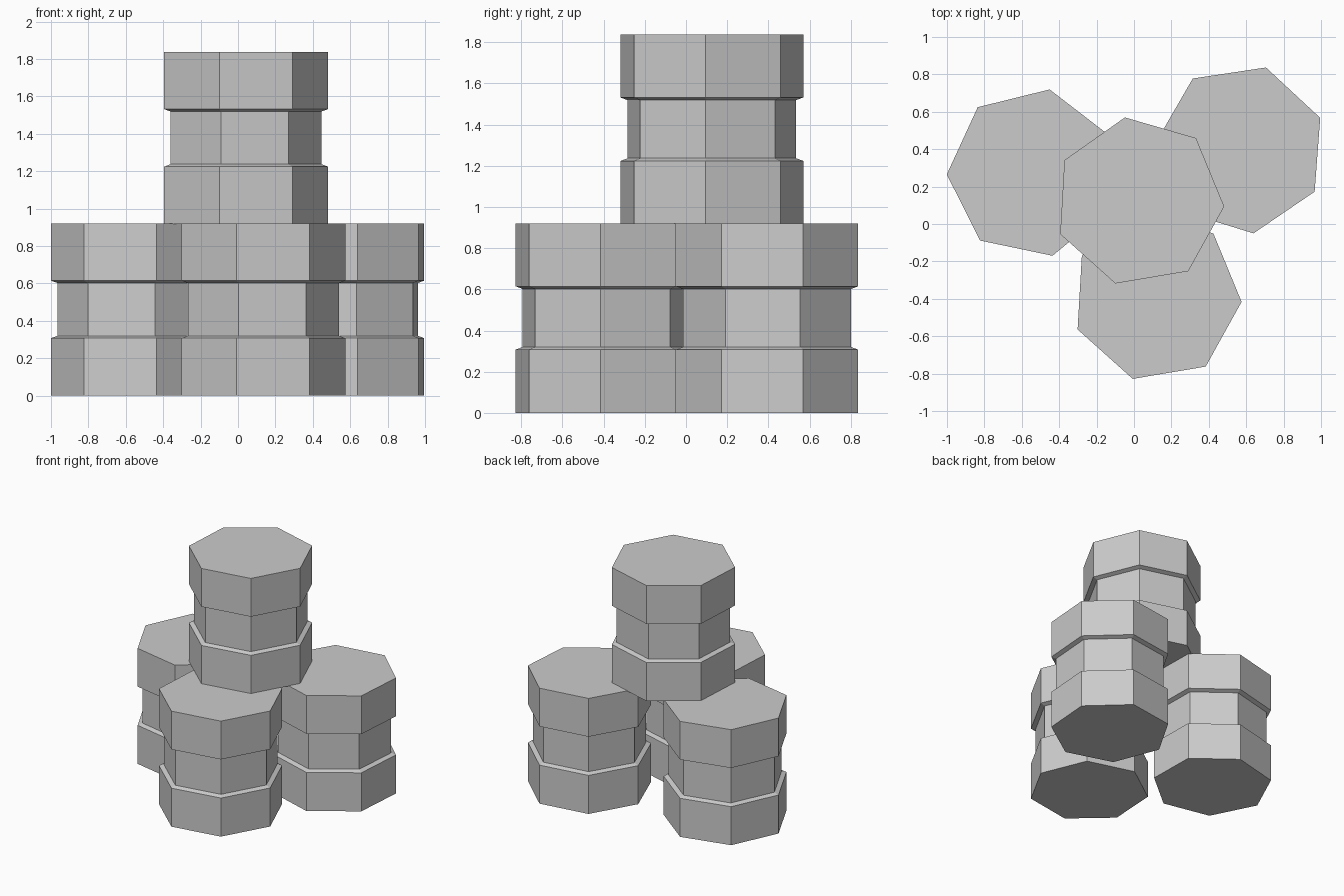
import bpy
import bmesh
from math import cos, sin, radians, tau

if "Cube" in bpy.data.objects:
    bpy.data.objects.remove(bpy.data.objects["Cube"], do_unlink=True)

SIDES = 7
RIM, WAIST = 0.456, 0.42

# barrel outline from bottom to top: radius, height
PROFILE = [(RIM, 0), (RIM, 0.307), (WAIST, 0.32),
           (WAIST, 0.602), (RIM, 0.615), (RIM, 0.92)]

grey = bpy.data.materials.new("plain grey")
grey.use_nodes = True
colour = (0.6, 0.6, 0.6, 1)
grey.diffuse_color = colour
grey.node_tree.nodes["Principled BSDF"].inputs["Base Color"].default_value = colour


def barrel(name, location, turn):
    """Seven-sided barrel with a narrower waist and closed ends."""
    bm = bmesh.new()
    rings = []
    for radius, z in PROFILE:
        angles = [radians(turn) + tau * i / SIDES for i in range(SIDES)]
        rings.append([bm.verts.new((radius * cos(a), radius * sin(a), z)) for a in angles])
    for low, high in zip(rings, rings[1:]):
        for i in range(SIDES):
            j = (i + 1) % SIDES
            bm.faces.new((low[i], low[j], high[j], high[i]))
    bm.faces.new(rings[0][::-1])
    bm.faces.new(rings[-1])
    mesh = bpy.data.meshes.new(name)
    bm.to_mesh(mesh)
    bm.free()
    mesh.materials.append(grey)
    obj = bpy.data.objects.new(name, mesh)
    obj.location = location
    bpy.context.collection.objects.link(obj)


# three barrels on the ground, one stacked on top
barrel("front_barrel", (0.12, -0.39, 0), -3.3)
barrel("right_barrel", (-0.545, 0.273, 0), 181)
barrel("left_barrel", (0.571, 0.401, 0), 21.4)
barrel("top_barrel", (0.027, 0.12, 0.917), -3.3)
